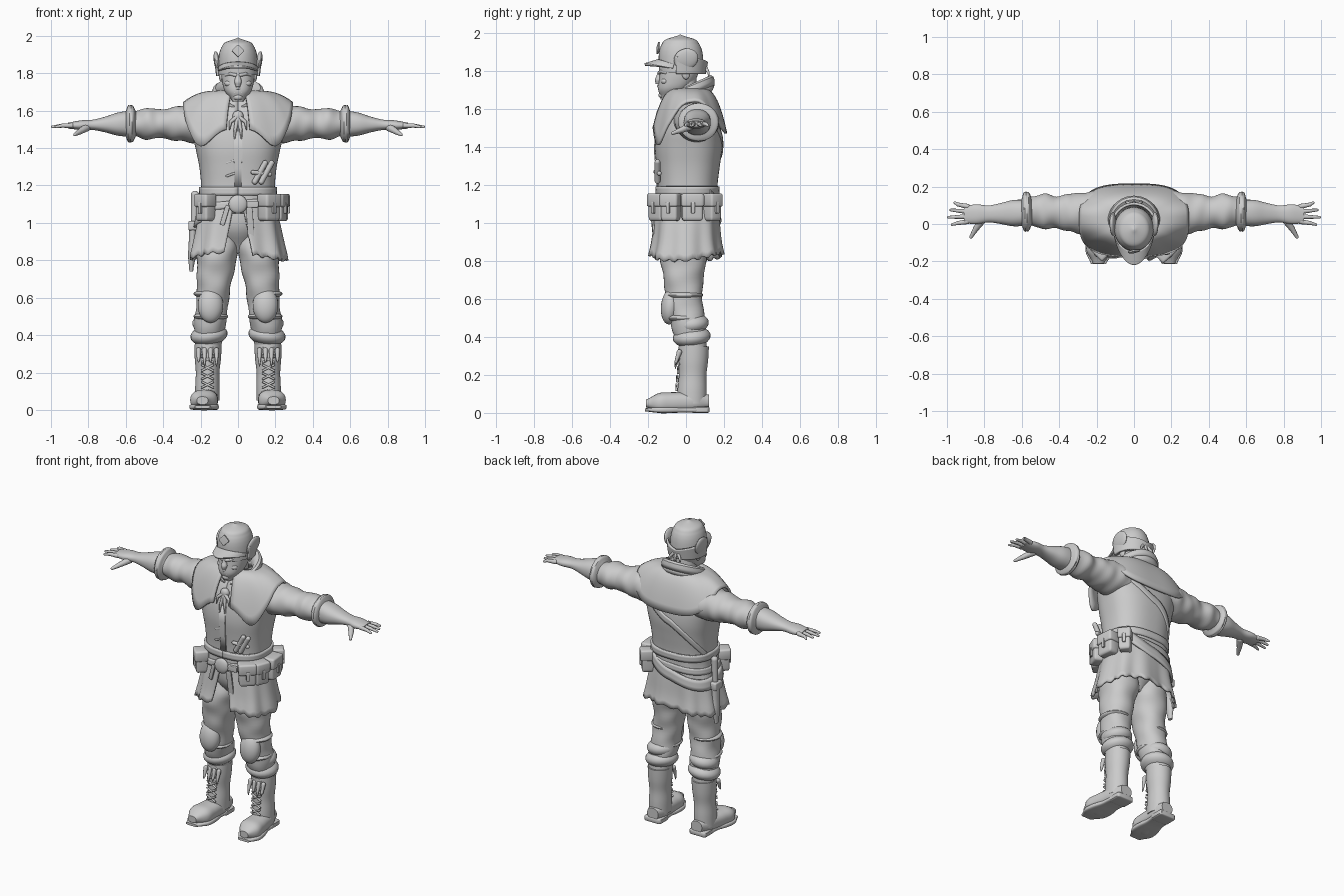
import bpy, bmesh, math
from math import sin, cos, pi, radians
from mathutils import Vector, Euler

cube = bpy.data.objects.get("Cube")
if cube:
    bpy.data.objects.remove(cube, do_unlink=True)

grey = bpy.data.materials.new("plain grey")
grey.use_nodes = True
grey.diffuse_color = (.6, .6, .6, 1)
grey.node_tree.nodes["Principled BSDF"].inputs["Base Color"].default_value = grey.diffuse_color


# Helpers
def finish(name, bm, pair=False, thickness=None):
    bmesh.ops.recalc_face_normals(bm, faces=bm.faces)
    mesh = bpy.data.meshes.new(name)
    bm.to_mesh(mesh)
    bm.free()
    mesh.materials.append(grey)
    mesh.shade_smooth()
    mesh.set_sharp_from_angle(angle=radians(40))
    obj = bpy.data.objects.new(name, mesh)
    bpy.context.collection.objects.link(obj)
    if thickness:
        solid = obj.modifiers.new("thickness", 'SOLIDIFY')
        solid.thickness, solid.offset = thickness, 0
    if pair:
        obj.modifiers.new("mirror", 'MIRROR').use_mirror_merge = False


def mix(start, end, t):
    return start + (end - start) * t


def along(values, t):
    """Smooth curve through evenly spaced values."""
    last = len(values) - 1
    place = min(max(t, 0), 1) * last
    i = min(int(place), last - 1)
    f = place - i
    before, a, b, after = values[max(i - 1, 0)], values[i], values[i + 1], values[min(i + 2, last)]
    slope_a, slope_b = (b - before) / 2, (after - a) / 2
    bump = f * f * (3 - 2 * f)
    return mix(a, b, bump) + f * (1 - f) * ((1 - f) * slope_a - f * slope_b)


def rounded(angle, power):
    """Superellipse direction: zero faces the front, growing towards the left."""
    s, c = sin(angle), -cos(angle)
    return math.copysign(abs(s) ** (2 / power), s), math.copysign(abs(c) ** (2 / power), c)


def loft(name, start, end, widths, flat=(1, 1), axis="z", power=2, fold=0, sag=0, pair=False):
    """Closed skin with evenly spaced widths; flat is the depth ratio at both ends."""
    bm, rings, sides = bmesh.new(), [], 36
    count = (len(widths) - 1) * 5
    start, end = Vector(start), Vector(end)
    for k in range(count + 1):
        t = k / count
        centre = start.lerp(end, t) + Vector((0, sag * sin(pi * t), 0))
        ring = []
        for j in range(sides):
            angle = 2 * pi * j / sides
            wave = 1 + fold * (sin(2 * angle + 30 * t) + sin(3 * angle - 20 * t))
            u, v = rounded(angle, power)
            u *= along(widths, t) * wave
            v *= along(widths, t) * wave * mix(*flat, t)
            ring.append(bm.verts.new(centre + Vector({"x": (0, u, v), "y": (u, 0, v), "z": (u, v, 0)}[axis])))
        rings.append(ring)
    for low, high in zip(rings, rings[1:]):
        for j in range(sides):
            bm.faces.new((low[j - 1], low[j], high[j], high[j - 1]))
    bm.faces.new(rings[0])
    bm.faces.new(rings[-1])
    finish(name, bm, pair)


def sheet(name, surface, columns=80, rows=12, thickness=.014):
    """Thin surface given by a function of u and v, both from zero to one."""
    bm = bmesh.new()
    grid = [[bm.verts.new(surface(i / columns, j / rows)) for j in range(rows + 1)] for i in range(columns + 1)]
    for left, right in zip(grid, grid[1:]):
        for j in range(rows):
            bm.faces.new((left[j], right[j], right[j + 1], left[j + 1]))
    finish(name, bm, thickness=thickness)


def place(name, bm, verts, centre, size, turn, pair):
    bmesh.ops.scale(bm, verts=verts, vec=size)
    bmesh.ops.rotate(bm, verts=verts, matrix=Euler(map(radians, turn)).to_matrix())
    bmesh.ops.translate(bm, verts=verts, vec=centre)
    finish(name, bm, pair)


def ball(name, centre, size, turn=(0, 0, 0), pair=False):
    bm = bmesh.new()
    bmesh.ops.create_uvsphere(bm, u_segments=24, v_segments=16, radius=1)
    place(name, bm, bm.verts, centre, size, turn, pair)


def box(name, centre, size, turn=(0, 0, 0), soft=.15, pair=False):
    bm = bmesh.new()
    bmesh.ops.create_cube(bm, size=1)
    bmesh.ops.bevel(bm, geom=bm.edges[:], offset=soft, segments=3, profile=.5, affect='EDGES')
    place(name, bm, bm.verts, centre, size, turn, pair)


def rod(name, points, thick, thin=None, pair=False):
    """Round rod through the points, tapering from thick to thin."""
    bm, points = bmesh.new(), [Vector(p) for p in points]
    radii = [mix(thick, thin or thick, i / (len(points) - 1)) for i in range(len(points))]
    for point, radius in zip(points, radii):
        made = bmesh.ops.create_uvsphere(bm, u_segments=12, v_segments=8, radius=radius)
        bmesh.ops.translate(bm, verts=made["verts"], vec=point)
    for a, b, low, high in zip(points, points[1:], radii, radii[1:]):
        made = bmesh.ops.create_cone(bm, segments=12, radius1=low, radius2=high, depth=(b - a).length)
        turn = Vector((0, 0, 1)).rotation_difference(b - a).to_matrix()
        bmesh.ops.rotate(bm, verts=made["verts"], matrix=turn)
        bmesh.ops.translate(bm, verts=made["verts"], vec=(a + b) / 2)
    finish(name, bm, pair)


# Jacket, and the pieces wrapped round it
HEM, NECK, BELT, ARM = .8, 1.7, 1.1, 1.53
half_widths = [.25, .23, .21, .19, .19, .2, .22, .24, .22, .08]
half_depths = [.19, .17, .16, .15, .15, .16, .17, .16, .13, .07]


def on_body(angle, z, out=0):
    t = (z - HEM) / (NECK - HEM)
    u, v = rounded(angle, 2.5)
    return Vector((u * (along(half_widths, t) + out), v * (along(half_depths, t) + out) + .02 * t, z))


def band(name, start, end, height, width, out=.012):
    sheet(name, lambda u, v: on_body(radians(mix(start, end, u)), height(u) + (v - .5) * width, out), rows=3)


def skirt(u, v):
    gap = .03 + .2 * v
    angle = mix(gap, 2 * pi - gap, u)
    ragged = HEM + .02 + .02 * cos(2 * angle + .6) + .007 * sin(23 * angle)
    return on_body(angle, mix(BELT + .07, ragged, v), .004 + .009 * v * sin(9 * angle))


def cape(u, v):
    angle = mix(.1, 2 * pi - .1, u)
    rim = along([1.5, 1.41, 1.52, 1.64, 1.55, 1.49, 1.47], min(u, 1 - u) * 2)
    x, y = rounded(angle, 3)
    spread = mix(.36, 1, v)
    return .29 * spread * x, .02 + .19 * spread * y, mix(NECK, rim, v ** 2.5)


def collar(u, v):
    angle, section = mix(.16, 2 * pi - .16, u), 2 * pi * v
    fat = min(1, 6 * min(u, 1 - u) + .2)
    reach = .11 + .028 * fat * cos(section) + .01 * sin(section)
    return reach * sin(angle), .01 - reach * cos(angle), 1.67 - .055 * cos(angle) + .05 * fat * sin(section)


sheet("jacket_torso", lambda u, v: on_body(2 * pi * u, mix(BELT - .05, NECK, v)), rows=30)
sheet("jacket_skirt", skirt, columns=120)
sheet("shoulder_cape", cape)
sheet("collar_roll", collar, thickness=.004)
band("waist_belt", 0, 360, lambda u: BELT + .07, .045)
band("lower_belt", 0, 360, lambda u: BELT + .02 * sin(2 * pi * u), .04)
band("hip_sash", 130, 300, lambda u: BELT + .04 - .14 * sin(pi * u * .75), .07, out=.016)
band("back_strap", 130, 255, lambda u: mix(1.56, 1.18, u), .045, out=.006)
band("jacket_front_edge", -3, 3, lambda u: 1.34, .3, out=.006)

# Neckerchief and chest details
ball("neckerchief_knot", centre=(0, -.135, 1.57), size=(.03, .022, .03))
for side in (-1, 1):
    rod("neckerchief_long_point", [(0, -.14, 1.57), (side * .015, -.16, 1.5), (side * .018, -.165, 1.45)], .014, .003)
    rod("neckerchief_short_point", [(0, -.14, 1.57), (side * .04, -.155, 1.54), (side * .045, -.16, 1.5)], .014, .003)
for x in (.09, .125):
    rod("chest_tube", [(x, -.15, 1.22), (x + .055, -.15, 1.32)], .015)
rod("chest_tube_strap", [(.08, -.16, 1.27), (.17, -.14, 1.26)], .012)
for i in range(3):
    z = 1.25 + .07 * i
    rod("jacket_toggle", [(-.06, -.15, z), (-.02, -.155, z + .015)], .006)

# Belt kit
ball("belt_buckle", centre=(0, -.17, BELT), size=(.05, .02, .05))
box("buckle_bar", centre=(.07, -.165, BELT), size=(.08, .02, .035))
box("belt_tail", centre=(.065, -.175, 1), size=(.035, .012, .17), turn=(5, -4, 5))
box("short_belt_tail", centre=(-.07, -.17, 1.04), size=(.025, .012, .11), turn=(3, 17, -5))


def pouch(name, angle, wide):
    turn = (0, 0, angle)
    centre = on_body(radians(angle), BELT - .02, .035)
    outward = Vector((sin(radians(angle)), -cos(radians(angle)), 0))
    box(name, centre, (wide, .075, .14), turn)
    box(name + "_flap", centre + outward * .004 + Vector((0, 0, .04)), (wide + .012, .085, .07), turn)
    box(name + "_clasp", centre + outward * .043, (.02, .014, .06), turn)


pouch("right_front_pouch", angle=-45, wide=.085)
pouch("left_front_pouch", angle=42, wide=.1)
pouch("left_side_pouch", angle=68, wide=.09)
pouch("left_hip_pouch", angle=95, wide=.11)
pouch("left_back_pouch", angle=130, wide=.07)

# Sheathed knife on the right hip
rod("knife_handle", [(-.23, .03, 1.15), (-.235, .03, 1)], .022, .017)
box("knife_guard", centre=(-.24, .03, .985), size=(.05, .075, .05))
loft("knife_sheath", start=(-.25, .04, .74), end=(-.24, .03, .98), widths=[.01, .02, .02, .022], flat=(1.5, 1.5))

# Head
loft("neck", start=(0, .01, 1.55), end=(0, -.01, 1.76), widths=[.09, .068, .065])
loft("head", start=(0, -.1, 1.65), end=(0, -.03, 1.86), widths=[.03, .07, .085, .09, .092],
     flat=(1.1, 1.17), power=2.3, sag=.02)
loft("nose", start=(0, -.137, 1.8), end=(0, -.147, 1.73), widths=[.01, .014, .02, .012])
rod("brows", [(.012, -.14, 1.79), (.04, -.13, 1.797), (.065, -.105, 1.79)], .01, .008, pair=True)
ball("cheekbones", centre=(.046, -.11, 1.745), size=(.026, .022, .018), pair=True)
rod("moustache", [(0, -.145, 1.72), (.035, -.128, 1.708)], .008, .005, pair=True)
rod("lower_lip", [(-.018, -.138, 1.695), (.018, -.138, 1.695)], .006)
ball("chin", centre=(0, -.125, 1.672), size=(.026, .02, .018))
ball("ears", centre=(.09, 0, 1.785), size=(.012, .022, .03), pair=True)


# Cap with peak, folded ear flaps and ties
def brim(u, v):
    angle = radians(mix(-72, 72, u))
    reach = 1 + .6 * v * cos(angle)
    return .104 * sin(angle), -.025 - .12 * cos(angle) * reach, 1.825 + .03 * cos(angle) - .022 * v


def cap_band(u, v):
    angle, reach = radians(mix(75, 285, u)), .11 + .01 * v
    return reach * sin(angle), -.02 - reach * 1.07 * cos(angle), 1.785 + v * (.06 + .03 * abs(cos(pi * u)))


dome = [.106 * (1.001 - (k / 8) ** 4) ** .5 for k in range(9)]
loft("cap_crown", start=(0, -.025, 1.79), end=(0, -.03, 1.99), widths=dome, flat=(1.1, 1.14))
sheet("cap_brim", brim)
sheet("cap_back_band", cap_band)
ball("ear_flaps", centre=(.112, 0, 1.862), size=(.017, .065, .055), turn=(20, 9, 0), pair=True)
box("cap_patch", centre=(0, -.146, 1.92), size=(.05, .012, .05), turn=(-13, 45, 0))
for x in (-.04, 0, .04):
    rod("cap_tie", [(x / 2, .105, 1.815), (x, .118, 1.79), (x, .122, 1.765)], .01, .003)

# Arms
loft("sleeves", start=(.15, .05, ARM), end=(.55, .07, ARM), widths=[.12, .12, .11, .1, .085, .095, .075],
     flat=(.86, .9), axis="x", fold=.02, pair=True)
loft("rolled_cuffs", start=(.545, .066, ARM), end=(.605, .066, ARM), widths=[.07, .1, .106, .1, .06],
     flat=(.94, .94), axis="x", fold=.01, pair=True)
loft("forearms_and_palms", start=(.58, .06, ARM), end=(.91, .05, ARM - .01),
     widths=[.07, .07, .056, .045, .053, .045], flat=(1, .35), axis="x", power=2.3, pair=True)
for i, tip in enumerate((.965, .987, 1, .98)):
    y = .094 - .027 * i
    spread = .02 - .012 * i
    rod("fingers", [(.89, y, 1.52), (.94, y + spread / 2, 1.52), (tip - .007, y + spread, 1.513)],
        .014, .007, pair=True)
rod("thumbs", [(.81, .025, 1.51), (.845, -.025, 1.488), (.872, -.07, 1.472)], .022, .009, pair=True)

# Legs
loft("trousers", start=(.1, 0, .95), end=(.16, .036, .35), widths=[.09, .11, .1, .09, .085, .085, .07],
     flat=(1.15, 1.05), power=2.2, fold=.02, sag=-.03, pair=True)
for z, bulge in ((.47, .09), (.4, .1)):
    ball("trouser_folds", centre=(.155, .03, z), size=(bulge, bulge, .055), turn=(6, 8, 0), pair=True)
loft("trouser_seat", start=(0, 0, .84), end=(0, 0, BELT), widths=[.05, .15, .18], flat=(1, .75))
ball("knee_pads", centre=(.147, -.082, .56), size=(.068, .05, .095), turn=(-6, 0, 0), pair=True)
for z in (.5, .62):
    ball("knee_straps", centre=(.145, -.01, z), size=(.093, .1, .025), pair=True)

# Boots
loft("boot_shafts", start=(.165, .03, .05), end=(.16, .04, .35), widths=[.065, .065, .063, .07, .073],
     flat=(1.2, 1.1), pair=True)
loft("boot_feet", start=(.19, -.21, .05), end=(.16, .12, .06), widths=[.03, .07, .07, .065, .06, .04],
     flat=(.7, .9), axis="y", power=2.4, pair=True)
loft("boot_soles", start=(.19, -.215, .016), end=(.16, .122, .016), widths=[.04, .075, .075, .06, .06, .045],
     flat=(.2, .25), axis="y", power=4, pair=True)
box("boot_heels", centre=(.165, .075, .017), size=(.12, .095, .034), pair=True)
for i in range(5):
    z = .12 + .045 * i
    for side in (-1, 1):
        rod("boot_laces", [(.163 - side * .03, -.05 + .02 * i / 5, z), (.163 + side * .03, -.05 + .02 * i / 5, z + .03)],
            .006, pair=True)
for i in range(4):
    x = .115 + .032 * i
    rod("boot_tongue_points", [(x, -.035, .32), (x, -.052, .27), (x, -.056, .235 + .02 * (i % 2))],
        .014, .003, pair=True)
